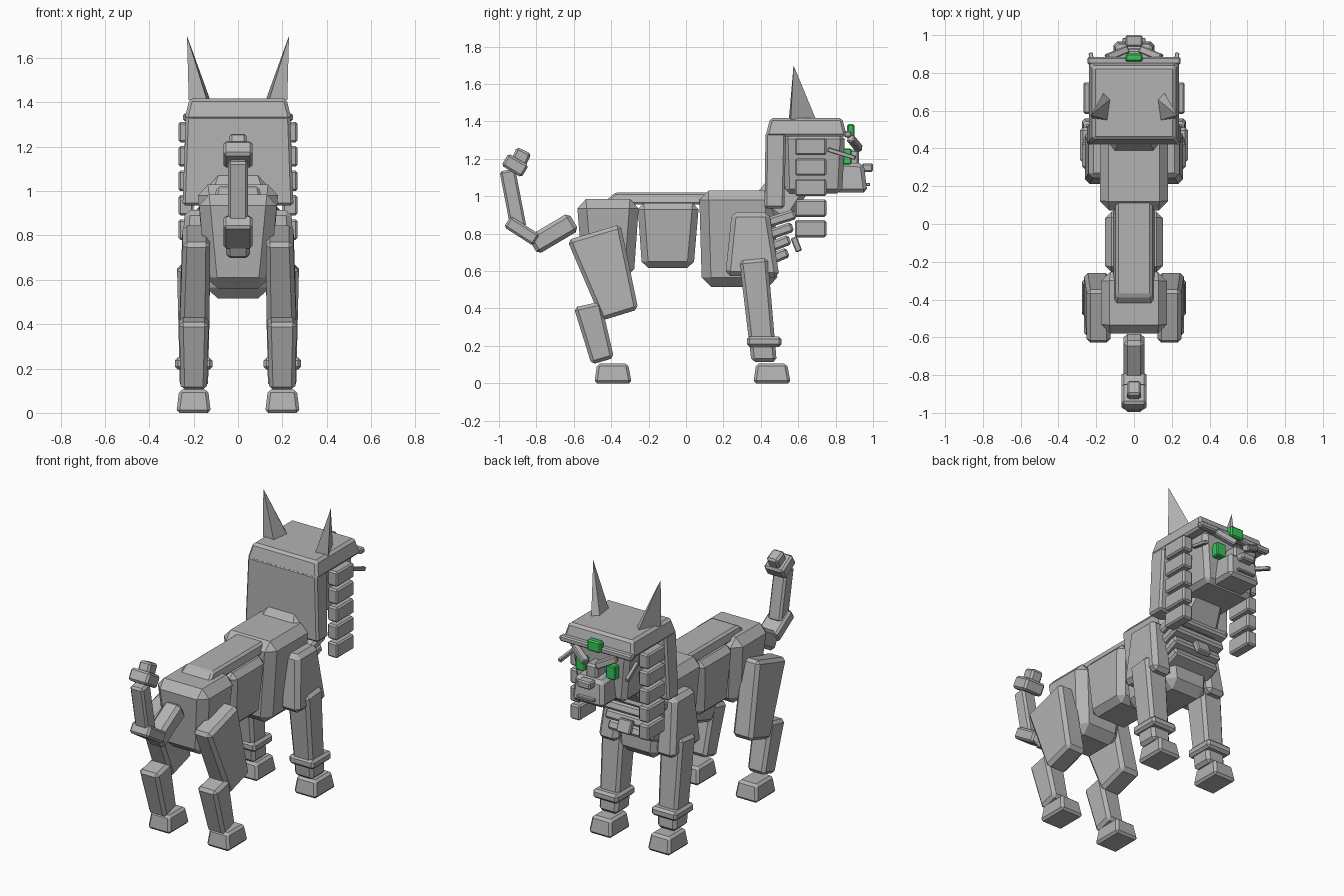
import bpy, bmesh, math
from mathutils import Vector

if "Cube" in bpy.data.objects:
    bpy.data.objects.remove(bpy.data.objects["Cube"])


def material(name, rgb):
    m = bpy.data.materials.new(name)
    m.diffuse_color = (*rgb, 1.0)
    m.use_nodes = True
    m.node_tree.nodes["Principled BSDF"].inputs["Base Color"].default_value = m.diffuse_color
    return m


GREY = material("stone grey", (0.45, 0.45, 0.45))
GREEN = material("jewel green", (0.04, 0.56, 0.10))


def hull(name, points, bevel=0.012, mat=GREY, mirror=False):
    """Chamfered convex solid; optionally with a mirrored twin."""
    for s, side in ((1, "right"), (-1, "left")):
        if s < 0 and not mirror:
            continue
        bm = bmesh.new()
        verts = [bm.verts.new((p[0] * s, p[1], p[2])) for p in points]
        bmesh.ops.convex_hull(bm, input=verts)
        bmesh.ops.dissolve_limit(bm, angle_limit=0.01, verts=bm.verts[:], edges=bm.edges[:])
        if bevel:
            bmesh.ops.bevel(bm, geom=bm.edges[:], offset=bevel, segments=1,
                            affect='EDGES', clamp_overlap=True)
        bmesh.ops.recalc_face_normals(bm, faces=bm.faces[:])
        label = f"{name}_{side}" if mirror else name
        me = bpy.data.meshes.new(label)
        bm.to_mesh(me)
        bm.free()
        me.materials.append(mat)
        bpy.context.collection.objects.link(bpy.data.objects.new(label, me))


def slab(name, quad, x_low, x_top=None, **kw):
    """Side outline (two low points, two top points) given a width range low and top."""
    x_top = x_top or x_low
    pts = []
    for (y, z), xr in zip(quad, (x_low, x_low, x_top, x_top)):
        pts += [(x, y, z) for x in xr]
    hull(name, pts, **kw)


def box(name, xr, yr, zr, **kw):
    slab(name, [(yr[0], zr[0]), (yr[1], zr[0]), (yr[1], zr[1]), (yr[0], zr[1])], xr, **kw)


def bar(name, a, b, half_width, thick, **kw):
    """Bar in the side plane between two (y, z) points."""
    a, b = Vector(a), Vector(b)
    n = (b - a).normalized()
    n = Vector((-n.y, n.x)) * thick / 2
    slab(name, [a - n, a + n, b + n, b - n], (-half_width, half_width), **kw)


def rod(name, a, b, r, **kw):
    """Square rod between two 3D points."""
    a, b = Vector(a), Vector(b)
    d = (b - a).normalized()
    u = d.cross(Vector((0, 0, 1))).normalized()
    v = d.cross(u)
    hull(name, [p + u * i * r + v * j * r for p in (a, b) for i in (-1, 1) for j in (-1, 1)], **kw)


# Torso
slab("hips", [(-.55, .56), (-.28, .56), (-.25, .985), (-.585, .985)],
     (-.14, .14), (-.18, .18), bevel=.05)
slab("belly", [(-.235, .615), (.04, .615), (.07, .965), (-.26, .965)],
     (-.13, .13), (-.155, .155), bevel=.035)
slab("chest", [(.085, .515), (.49, .515), (.47, 1.03), (.07, 1.03)],
     (-.14, .14), (-.185, .185), bevel=.05)
slab("spine", [(-.45, .955), (.14, .955), (.14, 1.02), (-.38, 1.02)],
     (-.11, .11), (-.095, .095), bevel=.012)
slab("neck", [(.35, .98), (.54, .84), (.70, 1.10), (.47, 1.13)],
     (-.15, .15), (-.10, .10), bevel=.03)

# Front legs
slab("shoulder", [(.21, .575), (.50, .565), (.445, .915), (.245, .915)],
     (.13, .262), (.13, .24), bevel=.025, mirror=True)
slab("front_leg", [(.35, .115), (.485, .115), (.437, .67), (.285, .655)],
     (.135, .262), (.125, .275), bevel=.018, mirror=True)
box("ankle_cuff", (.115, .285), (.325, .51), (.195, .25), bevel=.014, mirror=True)

# Hind legs
slab("thigh", [(-.45, .335), (-.255, .395), (-.35, .85), (-.635, .765)],
     (.13, .265), (.125, .25), bevel=.02, mirror=True)
slab("hind_shin", [(-.505, .10), (-.385, .135), (-.455, .437), (-.60, .405)],
     (.14, .258), (.132, .265), bevel=.018, mirror=True)

# Paws
for name, y in (("front_paw", .36), ("hind_paw", -.49)):
    slab(name, [(y, 0), (y + .20, 0), (y + .18, .105), (y + .015, .105)],
         (.122, .278), (.135, .265), bevel=.014, mirror=True)

# Tail
bar("tail_base", (-.60, .865), (-.82, .735), .055, .11, bevel=.02)
bar("tail_lower_ring", (-.955, .865), (-.80, .765), .065, .07)
bar("tail_upper", (-.895, .83), (-.955, 1.14), .045, .085)
bar("tail_upper_ring", (-.968, 1.197), (-.86, 1.132), .065, .075)
bar("tail_tip", (-.915, 1.14), (-.865, 1.245), .038, .085)

# Layered collar and pendant
for i, front in enumerate((.585, .57, .555, .545)):
    z = .915 - i * .068
    bar(f"collar_{i + 1}", (.44, z - .055), (front, z - .01), .19 - i * .012, .055)
bar("pendant", (.575, .78), (.605, .705), .045, .035, bevel=.006)

# Head
slab("head", [(.53, 1.015), (.835, 1.015), (.85, 1.33), (.52, 1.33)],
     (-.165, .165), (-.20, .20), bevel=.025)
slab("muzzle", [(.80, 1.02), (.97, 1.02), (.95, 1.175), (.80, 1.185)],
     (-.11, .11), (-.095, .095), bevel=.02)
box("nose", (-.045, .045), (.94, 1.0), (1.13, 1.175), bevel=.008)
box("mouth", (-.06, .06), (.95, .985), (1.055, 1.07), bevel=.003)
box("nose_bridge", (-.04, .04), (.83, .925), (1.15, 1.25), bevel=.012)
box("eye", (.07, .135), (.83, .885), (1.17, 1.255), bevel=.006, mat=GREEN, mirror=True)
rod("brow", (.145, .88, 1.31), (.035, .925, 1.255), .02, bevel=.006, mirror=True)
rod("cheek_line", (.20, .76, 1.25), (.23, .905, 1.205), .011, bevel=.003, mirror=True)

# Headdress
slab("headdress_back", [(.42, .935), (.525, .935), (.535, 1.34), (.425, 1.34)],
     (-.25, .25), (-.235, .235), bevel=.012)
slab("headdress_cap", [(.425, 1.32), (.86, 1.32), (.835, 1.418), (.45, 1.418)],
     (-.242, .242), (-.218, .218), bevel=.014)
box("headdress_band", (-.247, .247), (.845, .885), (1.315, 1.35), bevel=.008)
box("emblem", (-.045, .045), (.86, .902), (1.318, 1.385), bevel=.008, mat=GREEN)
for i in range(5):
    z = 1.22 - i * .11
    box(f"lock_{i + 1}", (.20, .268), (.583, .75), (z, z + .092), bevel=.009, mirror=True)

# Ears
hull("ear", [(.222, .56, 1.41), (.14, .55, 1.41), (.125, .66, 1.41), (.16, .695, 1.41),
             (.23, .575, 1.70)], bevel=0, mirror=True)
